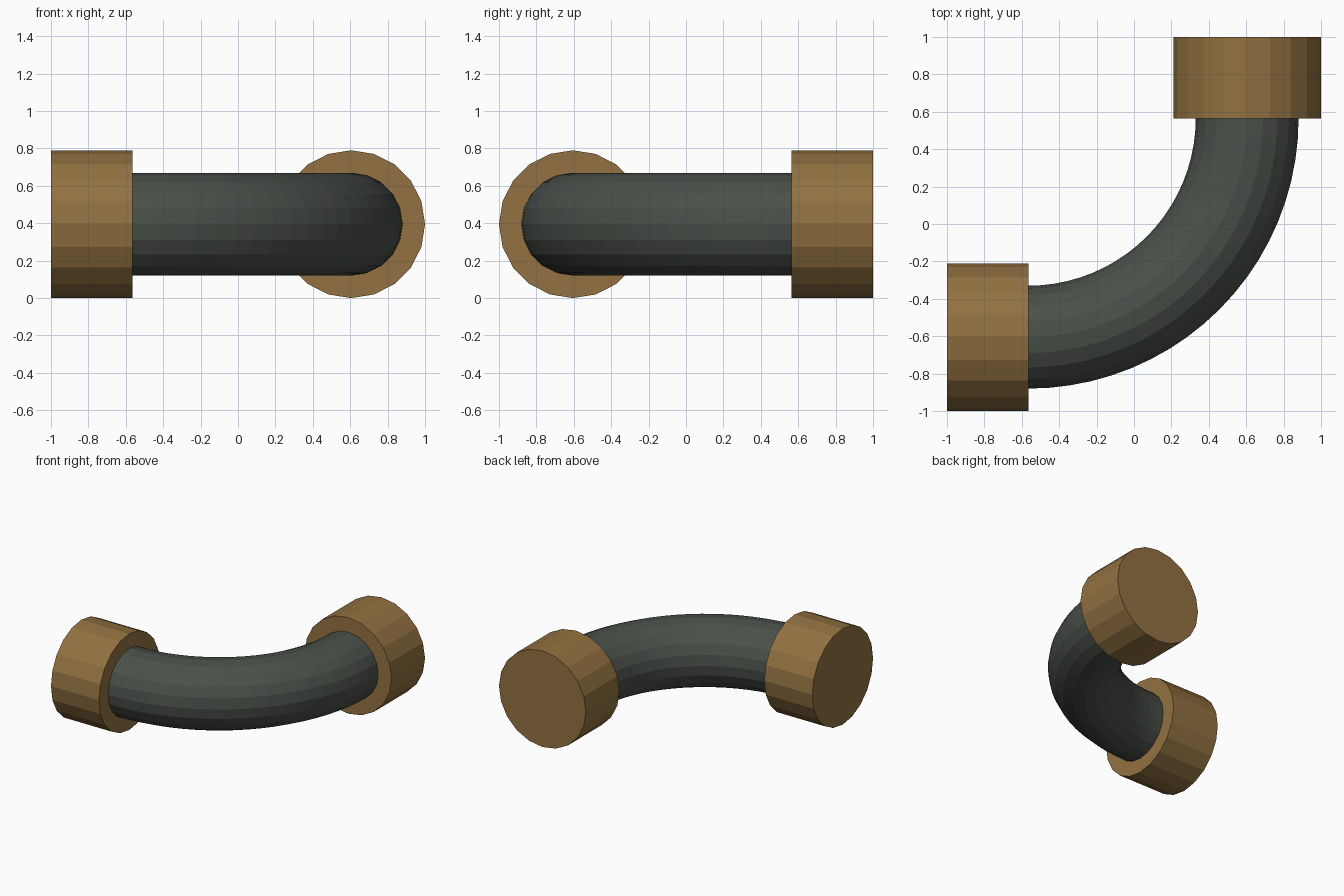
import bpy, bmesh, math
from mathutils import Matrix, Vector

if "Cube" in bpy.data.objects:
    bpy.data.objects.remove(bpy.data.objects["Cube"])

SIDES = 20
Z = 0.395            # height of the pipe axis
AXIS = 0.605         # offset of each straight end from the centre
INNER = 0.565        # where collars meet the bend
PIPE_R, COLLAR_R = 0.275, 0.395


def material(name, rgb):
    m = bpy.data.materials.new(name)
    m.diffuse_color = (*rgb, 1)
    m.use_nodes = True
    m.node_tree.nodes["Principled BSDF"].inputs["Base Color"].default_value = m.diffuse_color
    return m


def add_object(name, bm, mat):
    bmesh.ops.recalc_face_normals(bm, faces=bm.faces[:])
    me = bpy.data.meshes.new(name)
    bm.to_mesh(me)
    bm.free()
    me.materials.append(mat)
    ob = bpy.data.objects.new(name, me)
    bpy.context.collection.objects.link(ob)
    return ob


dark = material("dark grey green", (0.069, 0.080, 0.068))
brass = material("dull brass", (0.287, 0.165, 0.052))

# Bent pipe: circle facing x, spun a quarter turn about the bend centre
bm = bmesh.new()
place = Matrix.Translation((-INNER, -AXIS, Z)) @ Matrix.Rotation(math.pi / 2, 4, 'Y')
bmesh.ops.create_circle(bm, segments=SIDES, radius=PIPE_R, matrix=place)
bmesh.ops.spin(bm, geom=bm.verts[:] + bm.edges[:], cent=(-INNER, INNER, Z),
               axis=(0, 0, 1), angle=math.pi / 2, steps=20)
add_object("bent_pipe", bm, dark)

# Collars: one capped cylinder at each end
mid, length = (1 + INNER) / 2, 1 - INNER
for name, centre, axis in (("left_collar", (-mid, -AXIS, Z), 'Y'),
                           ("back_collar", (AXIS, mid, Z), 'X')):
    bm = bmesh.new()
    place = Matrix.Translation(centre) @ Matrix.Rotation(math.pi / 2, 4, axis)
    bmesh.ops.create_cone(bm, cap_ends=True, segments=SIDES, radius1=COLLAR_R,
                          radius2=COLLAR_R, depth=length, matrix=place)
    add_object(name, bm, brass)
